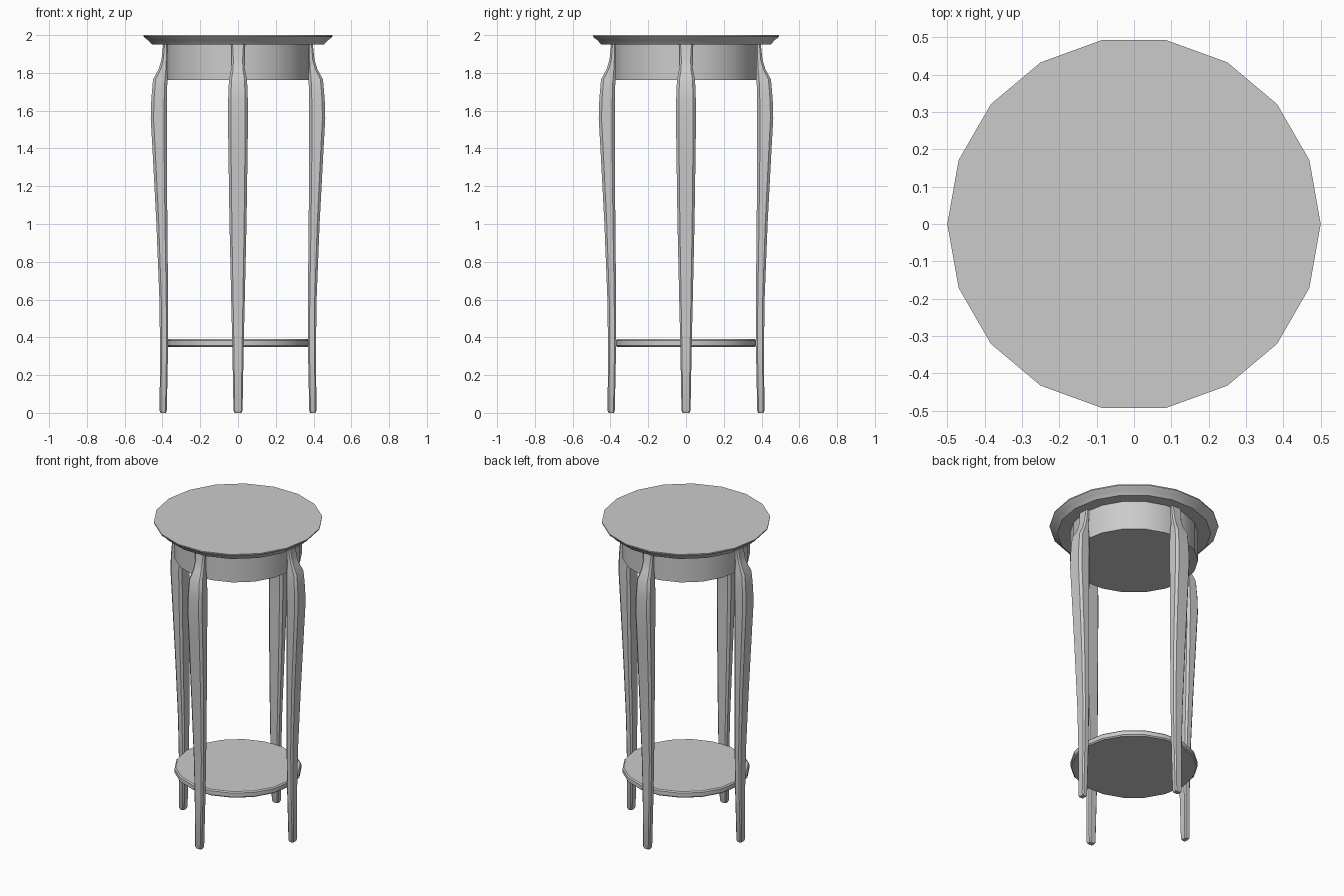
import bpy, bmesh, math

if "Cube" in bpy.data.objects:
    bpy.data.objects.remove(bpy.data.objects["Cube"])

mat = bpy.data.materials.new("light_grey")
mat.diffuse_color = (0.6, 0.6, 0.6, 1)
mat.use_nodes = True
mat.node_tree.nodes["Principled BSDF"].inputs["Base Color"].default_value = mat.diffuse_color


def loft(name, rings, angle):
    """Skin a stack of equal-sized closed rings and cap both ends."""
    bm = bmesh.new()
    rows = [[bm.verts.new(p) for p in ring] for ring in rings]
    n = len(rows[0])
    for a, b in zip(rows, rows[1:]):
        for i in range(n):
            j = (i + 1) % n
            bm.faces.new((a[i], a[j], b[j], b[i]))
    bm.faces.new(rows[0][::-1])
    bm.faces.new(rows[-1])
    bmesh.ops.recalc_face_normals(bm, faces=bm.faces)
    me = bpy.data.meshes.new(name)
    bm.to_mesh(me)
    bm.free()
    me.materials.append(mat)
    ob = bpy.data.objects.new(name, me)
    bpy.context.collection.objects.link(ob)
    bpy.ops.object.select_all(action='DESELECT')
    ob.select_set(True)
    bpy.context.view_layer.objects.active = ob
    bpy.ops.object.shade_smooth_by_angle(angle=math.radians(angle))
    return ob


def disc(name, profile, sides=18):
    """Turned part from (radius, z) pairs."""
    rings = [[(r * math.cos(2 * math.pi * i / sides),
               r * math.sin(2 * math.pi * i / sides), z)
              for i in range(sides)] for r, z in profile]
    return loft(name, rings, 30)


# Round parts
disc("table_top", [(0.455, 1.95), (0.462, 1.957), (0.475, 1.972),
                   (0.493, 1.985), (0.5, 1.993), (0.5, 2.0)])
disc("apron", [(0.38, 1.762), (0.38, 1.952)])
disc("lower_shelf", [(0.37, 0.35), (0.377, 0.357), (0.377, 0.383), (0.37, 0.39)])

# Leg stations: z, inner radius, outer radius, half width
STATIONS = [
    (0.0, 0.382, 0.410, 0.018),
    (0.012, 0.377, 0.415, 0.024),
    (0.35, 0.370, 0.413, 0.030),
    (0.60, 0.370, 0.416, 0.036),
    (1.00, 0.374, 0.432, 0.045),
    (1.40, 0.377, 0.453, 0.051),
    (1.56, 0.377, 0.462, 0.053),
    (1.66, 0.376, 0.459, 0.052),
    (1.765, 0.374, 0.450, 0.048),
    (1.82, 0.372, 0.420, 0.036),
    (1.87, 0.370, 0.405, 0.034),
    (1.952, 0.370, 0.396, 0.036),
]


def leg_ring(z, r0, r1, w, a):
    """Square section with chamfered corners, turned to angle a."""
    c = 0.28 * min(w, r1 - r0)
    pts = [(r0, -w + c), (r0 + c, -w), (r1 - c, -w), (r1, -w + c),
           (r1, w - c), (r1 - c, w), (r0 + c, w), (r0, w - c)]
    ca, sa = math.cos(a), math.sin(a)
    return [(x * ca - y * sa, x * sa + y * ca, z) for x, y in pts]


# Four curved legs
for k, side in enumerate(("right", "back", "left", "front")):
    loft(side + "_leg", [leg_ring(*s, k * math.pi / 2) for s in STATIONS], 35)
